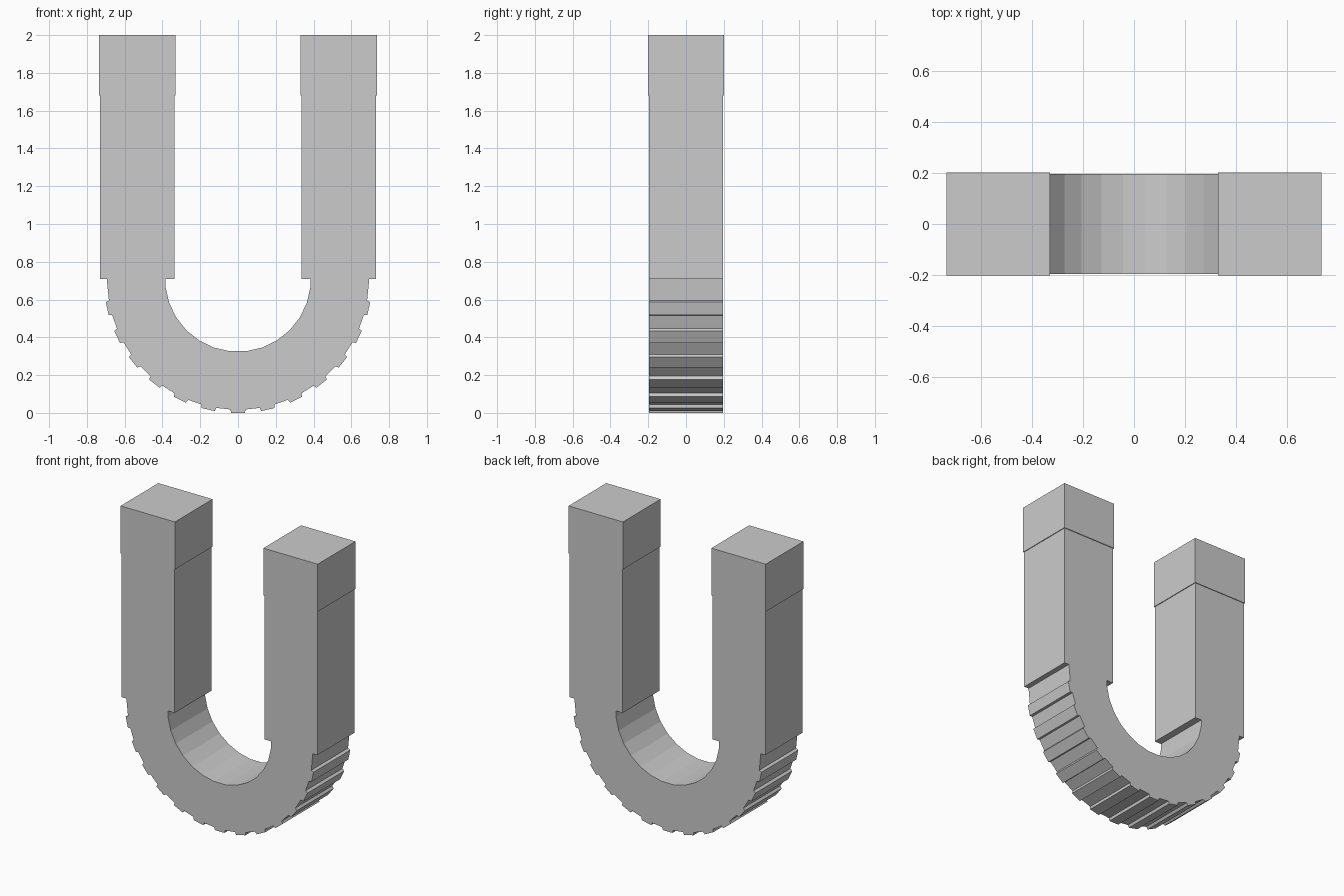
import bpy, bmesh
from math import sin, cos, pi

if "Cube" in bpy.data.objects:
    bpy.data.objects.remove(bpy.data.objects["Cube"], do_unlink=True)

grey = bpy.data.materials.new("light_grey")
grey.use_nodes = True
colour = (0.6, 0.6, 0.6, 1)
grey.diffuse_color = colour
grey.node_tree.nodes["Principled BSDF"].inputs["Base Color"].default_value = colour

CENTRE = 0.71          # height of the bend's centre
STEP = pi / 14         # angle of one tooth and one inner facet
HALF_TOOTH = 0.05      # half the angle of a tooth
HALF_DEPTH = 0.196


def extrude_profile(name, points, half_depth):
    """Make a solid from an outline in the xz plane."""
    bm = bmesh.new()
    face = bm.faces.new([bm.verts.new((x, -half_depth, z)) for x, z in points])
    moved = bmesh.ops.extrude_face_region(bm, geom=[face])["geom"]
    verts = [v for v in moved if isinstance(v, bmesh.types.BMVert)]
    bmesh.ops.translate(bm, verts=verts, vec=(0, 2 * half_depth, 0))
    bmesh.ops.recalc_face_normals(bm, faces=bm.faces)
    mesh = bpy.data.meshes.new(name)
    bm.to_mesh(mesh)
    bm.free()
    mesh.materials.append(grey)
    obj = bpy.data.objects.new(name, mesh)
    bpy.context.collection.objects.link(obj)
    return obj


def polar(radius, angle):
    """Point on the bend, with the angle measured from straight down."""
    return radius * sin(angle), CENTRE - radius * cos(angle)


# Toothed bend: ridges outside, plain facets inside
outer = [(-0.695, CENTRE)]
for i in range(-6, 7):
    a = i * STEP
    outer += [polar(0.693, a - HALF_TOOTH - 0.008), polar(0.711, a - HALF_TOOTH),
              polar(0.711, a + HALF_TOOTH), polar(0.693, a + HALF_TOOTH + 0.008)]
    if i < 6:
        outer.append(polar(0.692, a + STEP / 2))
outer.append((0.695, CENTRE))
inner = [polar(0.386, (i + 0.5) * STEP) for i in range(6, -8, -1)]
inner = [(inner[0][0], CENTRE)] + inner + [(inner[-1][0], CENTRE)]
extrude_profile("toothed_bend", outer + inner, HALF_DEPTH)

# Straight legs with slightly larger pole tips
for side, s in (("left", 1), ("right", -1)):
    for part, x0, x1, z0, z1, d in (("leg", 0.335, 0.73, CENTRE, 1.68, HALF_DEPTH),
                                    ("pole_tip", 0.33, 0.735, 1.68, 2, 0.201)):
        box = [(s * x0, z0), (s * x1, z0), (s * x1, z1), (s * x0, z1)]
        extrude_profile(f"{side}_{part}", box, d)
